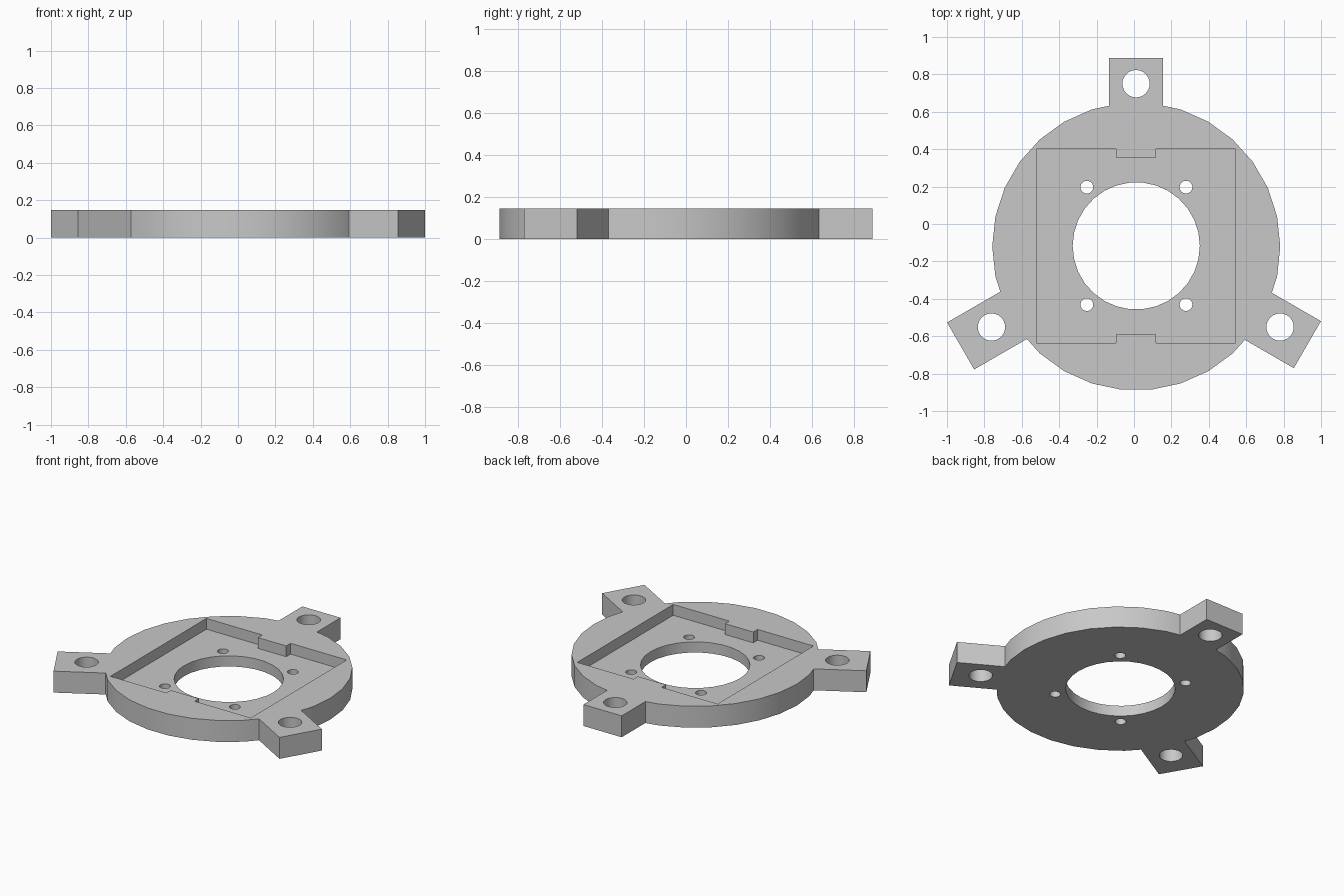
import bpy
import bmesh
from math import cos, sin, pi, radians
from mathutils import Vector

THICK = 0.147            # plate thickness
FLOOR = 0.073            # height of the recess floor
CENTRE = Vector((0.012, -0.12))
SIDES = 30

old = bpy.data.objects.get("Cube")
if old:
    bpy.data.objects.remove(old, do_unlink=True)

grey = bpy.data.materials.new("plain grey")
grey.use_nodes = True
colour = (0.58, 0.58, 0.58, 1)
grey.diffuse_color = colour
grey.node_tree.nodes["Principled BSDF"].inputs["Base Color"].default_value = colour


def prism(name, points, z0, z1):
    """Extrude a flat outline from z0 to z1."""
    bm = bmesh.new()
    face = bm.faces.new([bm.verts.new((x, y, z0)) for x, y in points])
    out = bmesh.ops.extrude_face_region(bm, geom=[face])
    top = [g for g in out["geom"] if isinstance(g, bmesh.types.BMVert)]
    bmesh.ops.translate(bm, verts=top, vec=(0, 0, z1 - z0))
    bmesh.ops.recalc_face_normals(bm, faces=bm.faces)
    mesh = bpy.data.meshes.new(name)
    bm.to_mesh(mesh)
    bm.free()
    mesh.materials.append(grey)
    obj = bpy.data.objects.new(name, mesh)
    bpy.context.collection.objects.link(obj)
    return obj


def circle(centre, radius):
    return [(centre[0] + radius * cos(2 * pi * i / SIDES),
             centre[1] + radius * sin(2 * pi * i / SIDES)) for i in range(SIDES)]


def combine(target, tool, operation):
    """Apply a boolean and remove the helper."""
    tool.hide_render = True
    mod = target.modifiers.new("combine", "BOOLEAN")
    mod.operation = operation
    mod.solver = "EXACT"
    mod.object = tool
    bpy.context.view_layer.objects.active = target
    bpy.ops.object.modifier_apply(modifier=mod.name)
    bpy.data.objects.remove(tool, do_unlink=True)


def drill(target, centre, radius):
    combine(target, prism("hole_cutter", circle(centre, radius), -0.1, THICK + 0.1),
            "DIFFERENCE")


# Round body
plate = prism("mounting_plate", circle(CENTRE, 0.77), 0, THICK)

# Three mounting ears: middle of outer edge, direction, hole centre
ears = [((0.011, 0.888), 90, (0.011, 0.75)),
        ((-0.927, -0.652), 210, (-0.762, -0.551)),
        ((0.927, -0.645), 330, (0.781, -0.551))]
for end, angle, hole in ears:
    out = Vector((cos(radians(angle)), sin(radians(angle))))
    side = Vector((-out.y, out.x)) * 0.145
    tip = Vector(end)
    root = tip - out * 0.42
    combine(plate, prism("ear", [tip - side, tip + side, root + side, root - side],
                         0, THICK), "UNION")

# Square recess with a locating notch on the front and back walls
left, right, front, back = -0.521, 0.543, -0.637, 0.402
n0, n1, depth = -0.097, 0.117, 0.047
outline = [(left, front), (n0, front), (n0, front + depth), (n1, front + depth),
           (n1, front), (right, front), (right, back), (n1, back),
           (n1, back - depth), (n0, back - depth), (n0, back), (left, back)]
combine(plate, prism("recess_cutter", outline, FLOOR, THICK + 0.1), "DIFFERENCE")

# Central bore, ear holes and screw holes
drill(plate, (CENTRE.x, -0.117), 0.34)
for end, angle, hole in ears:
    drill(plate, hole, 0.073)
for x in (-0.252, 0.278):
    for y in (-0.431, 0.197):
        drill(plate, (x, y), 0.034)

# Smooth the round walls, keep the corners crisp
bpy.ops.object.select_all(action="DESELECT")
plate.select_set(True)
bpy.context.view_layer.objects.active = plate
bpy.ops.object.shade_smooth_by_angle(angle=radians(30))
